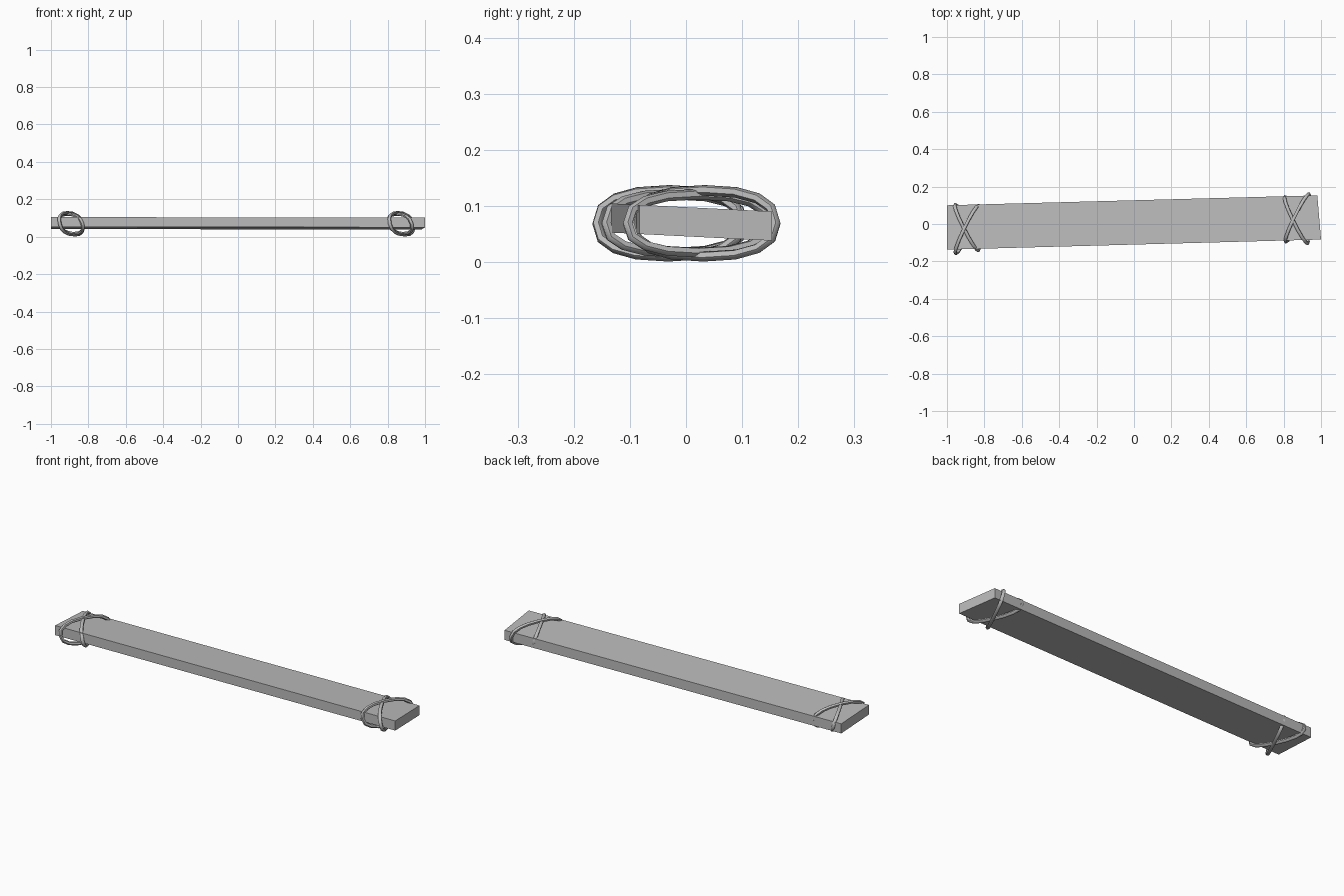
import bpy, bmesh, math

if "Cube" in bpy.data.objects:
    bpy.data.objects.remove(bpy.data.objects["Cube"])

grey = bpy.data.materials.new("plain_grey")
grey.diffuse_color = (0.5, 0.5, 0.5, 1)
grey.use_nodes = True
grey.node_tree.nodes["Principled BSDF"].inputs["Base Color"].default_value = grey.diffuse_color


def top_z(y):
    """Height of the slightly tilted board's upper face."""
    return 0.098 - 0.05 * y


# Board: skewed slab extruded down from its four corners
THICK = 0.052
corners = [(-1, -0.137), (1, -0.083), (0.98, 0.153), (-1, 0.10)]
bm = bmesh.new()
upper = [bm.verts.new((x, y, top_z(y))) for x, y in corners]
lower = [bm.verts.new((x, y, top_z(y) - THICK)) for x, y in corners]
bm.faces.new(upper)
bm.faces.new(lower[::-1])
for i in range(4):
    j = (i + 1) % 4
    bm.faces.new((upper[j], upper[i], lower[i], lower[j]))
bmesh.ops.recalc_face_normals(bm, faces=bm.faces)
mesh = bpy.data.meshes.new("board")
bm.to_mesh(mesh)
bm.free()
mesh.materials.append(grey)
board = bpy.data.objects.new("board", mesh)
bpy.context.collection.objects.link(board)


# Rope loops: flattened rings running diagonally around the board
def rope_loop(name, back, front, lift):
    n = 16
    cx, cy = (back[0] + front[0]) / 2, (back[1] + front[1]) / 2
    hx, hy = (back[0] - front[0]) / 2, (back[1] - front[1]) / 2
    curve = bpy.data.curves.new(name, "CURVE")
    curve.dimensions = "3D"
    curve.bevel_depth = 0.0095
    curve.bevel_resolution = 1
    curve.use_fill_caps = False
    spline = curve.splines.new("POLY")
    spline.points.add(n - 1)
    for i, p in enumerate(spline.points):
        a = math.tau * i / n
        c, s = math.cos(a), math.sin(a)
        along = math.copysign(abs(c) ** 0.85, c)
        rise = math.copysign(abs(s) ** 0.8, s)
        # upper strand bows toward -x, lower strand toward +x
        p.co = (cx + hx * along - 0.018 * s, cy + hy * along,
                0.069 + (0.057 + lift) * rise, 1)
    spline.use_cyclic_u = True
    curve.materials.append(grey)
    rope = bpy.data.objects.new(name, curve)
    bpy.context.collection.objects.link(rope)
    bpy.ops.object.select_all(action="DESELECT")
    rope.select_set(True)
    bpy.context.view_layer.objects.active = rope
    bpy.ops.object.convert(target="MESH")
    bpy.ops.object.shade_smooth_by_angle(angle=math.radians(60))


rope_loop("left_rope_a", (-0.955, 0.103), (-0.832, -0.142), -0.005)
rope_loop("left_rope_b", (-0.832, 0.098), (-0.953, -0.158), 0.002)
rope_loop("right_rope_a", (0.808, 0.145), (0.928, -0.104), -0.005)
rope_loop("right_rope_b", (0.935, 0.160), (0.812, -0.095), 0.002)
